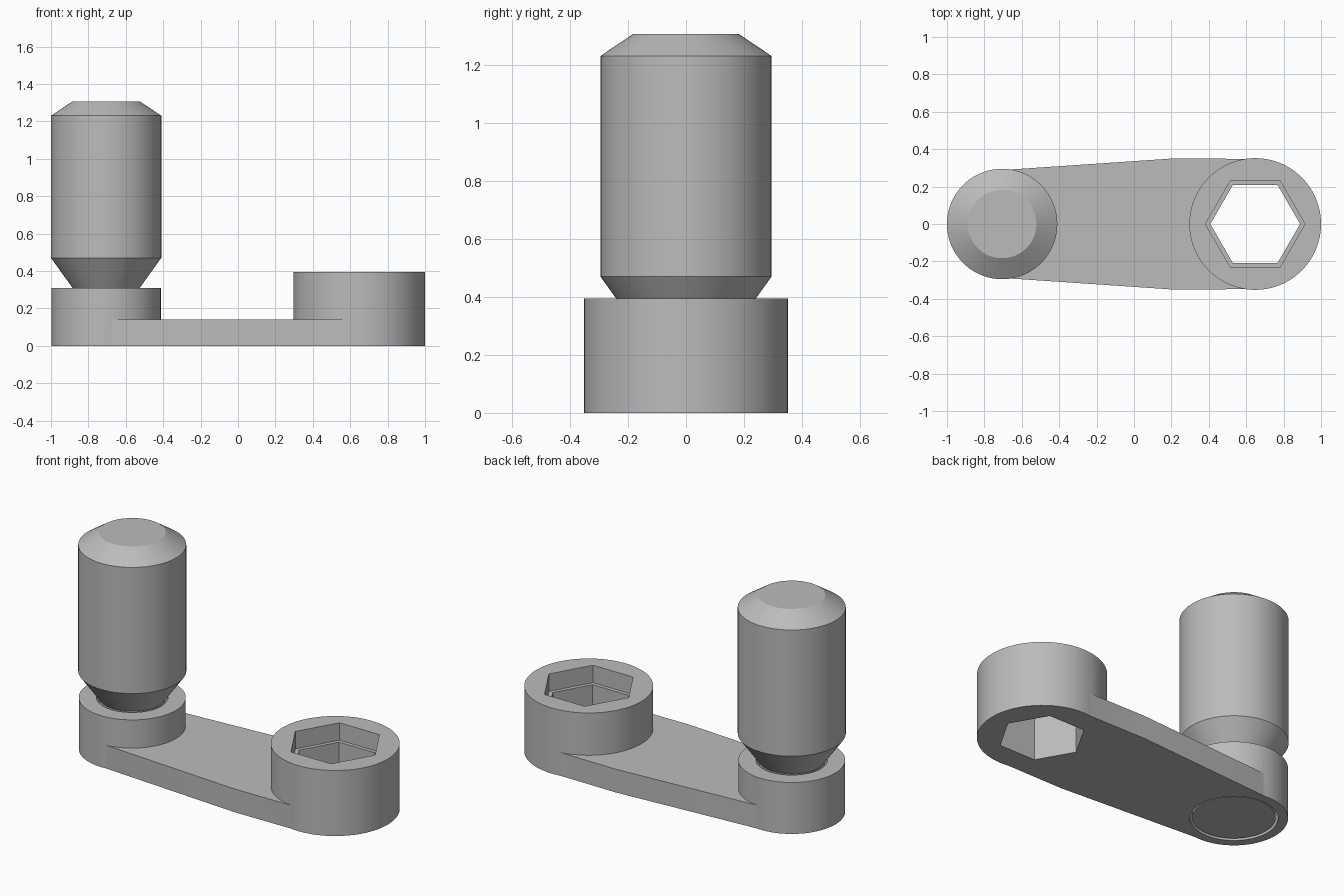
import bpy, bmesh, math

if "Cube" in bpy.data.objects:
    bpy.data.objects.remove(bpy.data.objects["Cube"])

HANDLE_X, HUB_X = -0.705, 0.648

grey = bpy.data.materials.new("plain_grey")
grey.diffuse_color = (0.5, 0.5, 0.5, 1)
grey.use_nodes = True
grey.node_tree.nodes["Principled BSDF"].inputs["Base Color"].default_value = grey.diffuse_color


def make_object(name, bm):
    bmesh.ops.recalc_face_normals(bm, faces=bm.faces)
    mesh = bpy.data.meshes.new(name)
    bm.to_mesh(mesh)
    bm.free()
    mesh.materials.append(grey)
    obj = bpy.data.objects.new(name, mesh)
    bpy.context.collection.objects.link(obj)
    return obj


def lathe(name, x, profile, sides=96):
    """Closed solid of stacked rings from (radius, z) pairs."""
    bm = bmesh.new()
    rings = [[bm.verts.new((x + r * math.cos(2 * math.pi * i / sides),
                            r * math.sin(2 * math.pi * i / sides), z))
              for i in range(sides)] for r, z in profile]
    for low, high in zip(rings, rings[1:]):
        for i in range(sides):
            j = (i + 1) % sides
            bm.faces.new((low[i], low[j], high[j], high[i]))
    bm.faces.new(rings[0][::-1])
    bm.faces.new(rings[-1])
    return make_object(name, bm)


def prism(name, outline, z0, z1):
    bm = bmesh.new()
    face = bm.faces.new([bm.verts.new((x, y, z0)) for x, y in outline])
    top = bmesh.ops.extrude_face_region(bm, geom=[face])["geom"]
    for v in top:
        if isinstance(v, bmesh.types.BMVert):
            v.co.z = z1
    return make_object(name, bm)


def combine(target, other, operation):
    bpy.context.view_layer.objects.active = target
    mod = target.modifiers.new("combine", "BOOLEAN")
    mod.object, mod.operation, mod.solver = other, operation, "EXACT"
    bpy.ops.object.modifier_apply(modifier=mod.name)
    bpy.data.objects.remove(other)


# Tapered crank arm with a boss at each end
half = [(-0.68, 0.289), (-0.665, 0.291), (0.22, 0.351), (0.6, 0.348)]
arm = prism("crank_arm", half + [(x, -y) for x, y in reversed(half)], 0, 0.14)
combine(arm, lathe("handle_boss", HANDLE_X, [(0.292, 0), (0.292, 0.31)]), "UNION")
combine(arm, lathe("hub_boss", HUB_X, [(0.352, 0), (0.352, 0.395)]), "UNION")

# Stepped hexagonal socket through the hub
combine(arm, lathe("hex_cutter", HUB_X, [(0.24, -0.1), (0.24, 0.29), (0.266, 0.29),
                                         (0.266, 0.5)], 6), "DIFFERENCE")

# Counterbored pin hole under the handle
combine(arm, lathe("pin_cutter", HANDLE_X, [(0.238, -0.1), (0.238, 0.1), (0.195, 0.1),
                                            (0.195, 0.5)]), "DIFFERENCE")

# Rotating handle with its retained pin
handle = lathe("handle_grip", HANDLE_X, [(0.225, 0.005), (0.225, 0.09), (0.18, 0.09),
                                         (0.18, 0.31), (0.295, 0.47), (0.295, 1.23),
                                         (0.183, 1.305)])

for obj in (arm, handle):
    bpy.ops.object.select_all(action="DESELECT")
    obj.select_set(True)
    bpy.context.view_layer.objects.active = obj
    bpy.ops.object.shade_smooth_by_angle(angle=math.radians(25))
